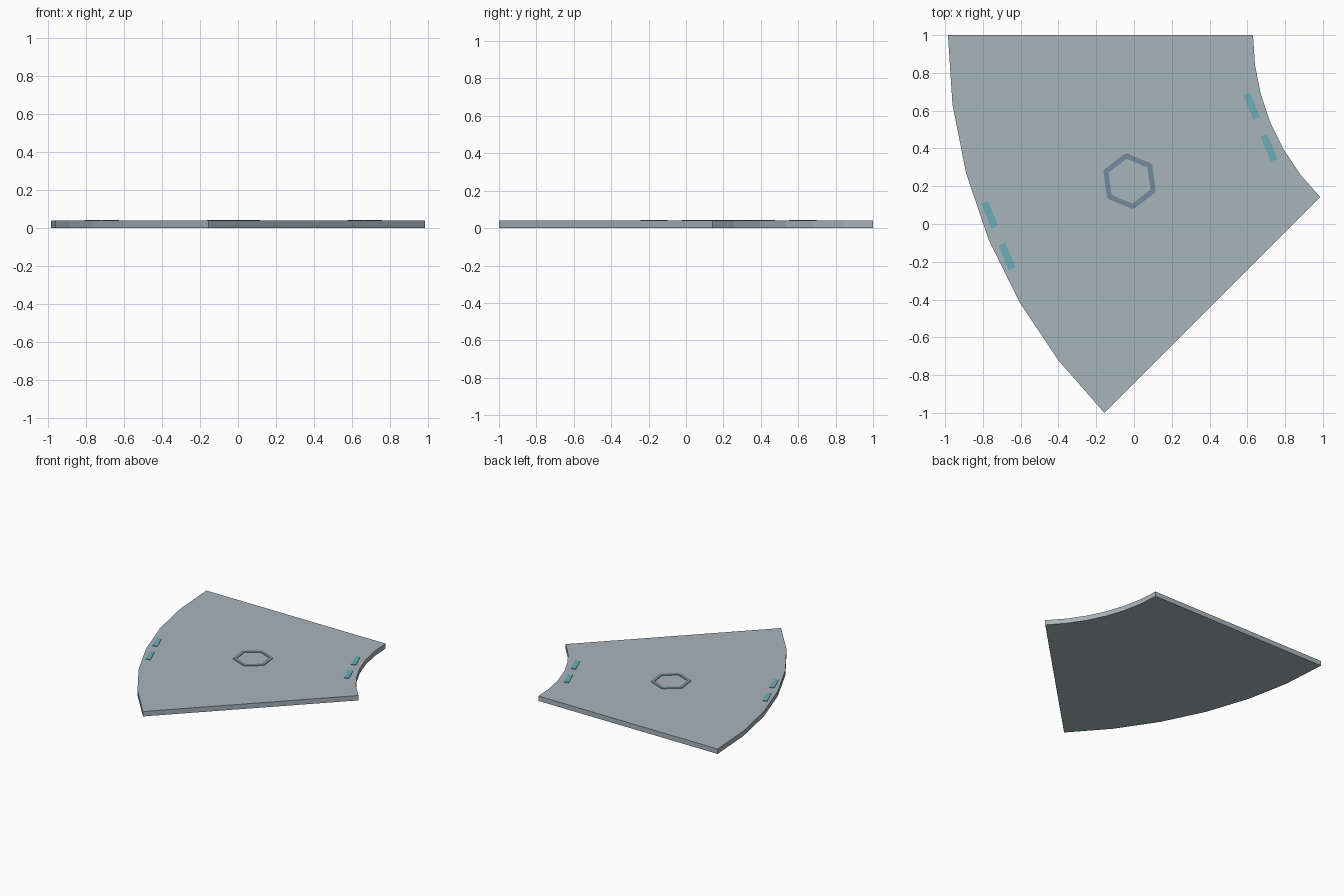
import bpy, bmesh
from math import cos, sin, radians, pi

if "Cube" in bpy.data.objects:
    bpy.data.objects.remove(bpy.data.objects["Cube"])

CX, CY = 1.843, 1.0          # centre of the ring the sector is cut from
R_IN, R_OUT = 1.213, 2.828
SEG, SWEEP = 6, radians(45)
TOP, RAISE = 0.04, 0.004
MID = SWEEP / 2


def material(name, rgb):
    m = bpy.data.materials.new(name)
    m.diffuse_color = (*rgb, 1)
    m.use_nodes = True
    m.node_tree.nodes["Principled BSDF"].inputs["Base Color"].default_value = m.diffuse_color
    return m


slab_mat = material("pale grey floor", (0.39, 0.46, 0.50))
hex_mat = material("slate blue", (0.17, 0.26, 0.34))
dash_mat = material("teal", (0.15, 0.42, 0.48))


def polar(r, a):
    return CX - r * cos(a), CY - r * sin(a)


def prism(name, outline, z0, z1, mat):
    bm = bmesh.new()
    face = bm.faces.new([bm.verts.new((x, y, z0)) for x, y in outline])
    ext = bmesh.ops.extrude_face_region(bm, geom=[face])
    for v in ext["geom"]:
        if isinstance(v, bmesh.types.BMVert):
            v.co.z = z1
    bmesh.ops.recalc_face_normals(bm, faces=bm.faces)
    me = bpy.data.meshes.new(name)
    bm.to_mesh(me)
    bm.free()
    me.materials.append(mat)
    ob = bpy.data.objects.new(name, me)
    bpy.context.collection.objects.link(ob)
    return ob


def bar(name, x, y, angle, length, width, mat):
    c, s = cos(angle), sin(angle)
    pts = [(x + u * c * length / 2 - v * s * width / 2,
            y + u * s * length / 2 + v * c * width / 2)
           for u, v in ((-1, -1), (1, -1), (1, 1), (-1, 1))]
    return prism(name, pts, TOP - 0.002, TOP + RAISE, mat)


# curved floor slab
angles = [SWEEP * i / SEG for i in range(SEG + 1)]
outline = [polar(R_OUT, a) for a in angles] + [polar(R_IN, a) for a in reversed(angles)]
prism("floor_slab", outline, 0, TOP, slab_mat)

# dashes along the inner and outer rims
for rim, r in (("inner", R_IN + 0.058), ("outer", R_OUT - 0.056)):
    x, y = polar(r, MID)
    tx, ty = sin(MID), -cos(MID)
    for i, d in enumerate((-0.12, 0.12)):
        bar(f"{rim}_dash_{i + 1}", x + tx * d, y + ty * d, MID - pi / 2, 0.142, 0.038, dash_mat)

# hexagon of six bars in the middle
hx, hy = polar((R_IN + R_OUT) / 2, MID)
for k in range(6):
    a = radians(67.5 + 60 * k)
    bar(f"hexagon_bar_{k + 1}", hx + 0.117 * cos(a), hy + 0.117 * sin(a),
        a + pi / 2, 0.142, 0.027, hex_mat)
